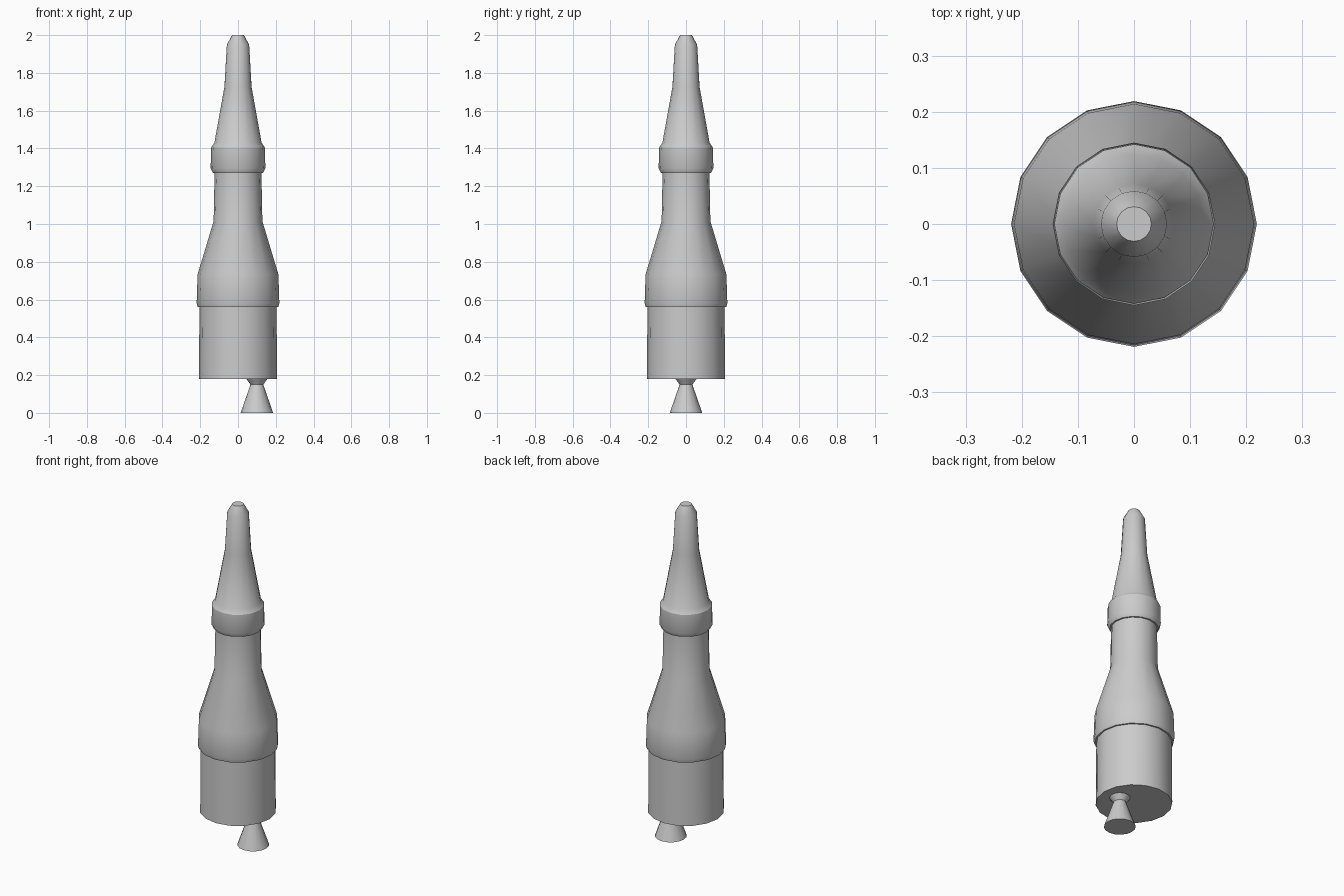
import bpy, bmesh, math

if "Cube" in bpy.data.objects:
    bpy.data.objects.remove(bpy.data.objects["Cube"])


def lathe(name, profile, sides=16, x=0.0, angle=28):
    """Closed turned part from (radius, z) points listed bottom to top."""
    bm = bmesh.new()
    rings = []
    for r, z in profile:
        rings.append([bm.verts.new((x + r * math.cos(2 * math.pi * i / sides),
                                    r * math.sin(2 * math.pi * i / sides), z))
                      for i in range(sides)])
    for a, b in zip(rings, rings[1:]):
        for i in range(sides):
            j = (i + 1) % sides
            bm.faces.new((a[i], a[j], b[j], b[i]))
    bm.faces.new(list(reversed(rings[0])))
    bm.faces.new(rings[-1])
    mesh = bpy.data.meshes.new(name)
    bm.to_mesh(mesh)
    bm.free()
    obj = bpy.data.objects.new(name, mesh)
    bpy.context.collection.objects.link(obj)
    bpy.ops.object.select_all(action='DESELECT')
    obj.select_set(True)
    bpy.context.view_layer.objects.active = obj
    bpy.ops.object.shade_smooth_by_angle(angle=math.radians(angle))
    return obj


# Stepped hull: lower stage, flared shoulder, neck, collar, nose
lathe("rocket_body", [
    (0.207, 0.18), (0.204, 0.56),
    (0.213, 0.56), (0.219, 0.58), (0.214, 0.733),
    (0.129, 1.015), (0.124, 1.27),
    (0.133, 1.27), (0.145, 1.295), (0.142, 1.405), (0.125, 1.43),
    (0.072, 1.725), (0.059, 1.95), (0.031, 2.0),
])

# Off-centre engine bell with narrow throat
lathe("engine_nozzle", [
    (0.086, 0.0), (0.034, 0.15), (0.056, 0.18),
], x=0.1)
